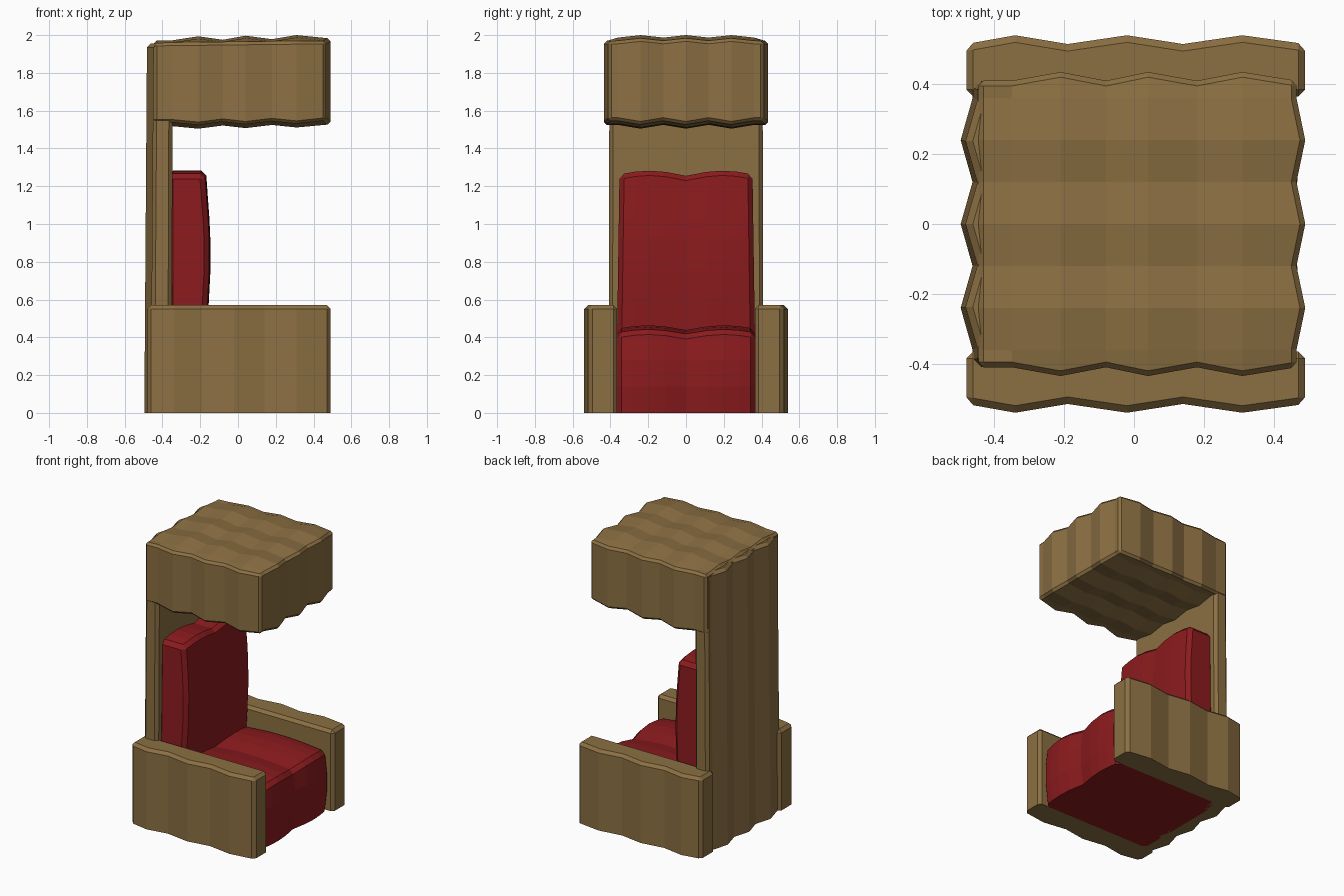
import bpy, bmesh
from math import sin, pi

if "Cube" in bpy.data.objects:
    bpy.data.objects.remove(bpy.data.objects["Cube"])


def material(name, color):
    m = bpy.data.materials.new(name)
    m.diffuse_color = color
    m.use_nodes = True
    m.node_tree.nodes["Principled BSDF"].inputs["Base Color"].default_value = m.diffuse_color
    return m


WOOD = material("wood", (0.26, 0.16, 0.055, 1))
RED = material("red_cushion", (0.26, 0.011, 0.013, 1))


def carved_block(name, xs, ys, zs, shape, mat, chamfer):
    """Box surface cut at the given coordinates, reshaped, then chamfered."""
    bm = bmesh.new()
    axes, verts = (xs, ys, zs), {}

    def vert(key):
        if key not in verts:
            verts[key] = bm.verts.new(shape(*(axes[a][key[a]] for a in range(3))))
        return verts[key]

    for a in range(3):
        u, v = (a + 1) % 3, (a + 2) % 3
        for side in (0, len(axes[a]) - 1):
            for i in range(len(axes[u]) - 1):
                for j in range(len(axes[v]) - 1):
                    quad = []
                    for di, dj in ((0, 0), (1, 0), (1, 1), (0, 1)):
                        key = [0, 0, 0]
                        key[a], key[u], key[v] = side, i + di, j + dj
                        quad.append(vert(tuple(key)))
                    bm.faces.new(quad)
    bmesh.ops.recalc_face_normals(bm, faces=bm.faces[:])
    sharp = [e for e in bm.edges if e.calc_face_angle() > 0.85
             and max(p.co.z for p in e.verts) > 0.01]
    bmesh.ops.bevel(bm, geom=sharp, offset=chamfer, segments=1,
                    affect='EDGES', profile=0.5, clamp_overlap=True)
    bmesh.ops.recalc_face_normals(bm, faces=bm.faces[:])
    me = bpy.data.meshes.new(name)
    bm.to_mesh(me)
    bm.free()
    me.materials.append(mat)
    ob = bpy.data.objects.new(name, me)
    bpy.context.collection.objects.link(ob)
    return ob


# Shared cuts across the width; every other one is a ridge
YS = [-.41, -.36, -.24, -.12, 0, .12, .24, .36, .41]


def ridge_y(y):
    return 1 if y in (-.24, 0, .24) else 0


# Back panel: ridged rear face, leaning slightly forward
def panel_shape(x, y, z):
    lean = .014 * z / 1.95
    if x < -.4:
        x -= .034 * ridge_y(y)
    return x + lean * (1 if x < -.4 else .5), y * (1 - .006 * z), z


carved_block("back_panel", [-.462, -.352], YS, [0, 1.955], panel_shape, WOOD, .02)


# Canopy: ridged on the top, underside, sides and front
def canopy_shape(x, y, z):
    rx, ry = (1 if x in (-.21, .04, .31) else 0), ridge_y(y)
    rise = .012 * (x + .44)
    edge = abs(y) > .4
    if z > 1.7:
        z = 1.958 + rise + (0 if edge else .02 * rx) + .013 * ry
    else:
        z = 1.537 + rise - .015 * rx - .02 * ry
    if edge:
        y += (.025 if y > 0 else -.025) * rx
    if x > .4:
        x += .025 * ry
    return x, y, z


carved_block("canopy", [-.445, -.35, -.21, -.08, .04, .18, .31, .465], YS,
             [1.5, 2], canopy_shape, WOOD, .015)

# Arms: mirrored side panels with ridged outer faces
for side, label in ((-1, "right_arm"), (1, "left_arm")):
    def arm_shape(x, y, z, s=side):
        if y > .5 and x in (-.34, -.02, .31):
            y += .025
        return x, s * y, z

    carved_block(label, [-.48, -.34, -.19, -.02, .14, .31, .49], [.365, .515],
                 [0, .57], arm_shape, WOOD, .02)


# Cushions swell into two lobes either side of a centre crease
def lobe(y):
    return abs(sin(pi * y / .4))


CUSHION_YS = [-.365, -.28, -.2, -.11, 0, .11, .2, .28, .365]


def seat_shape(x, y, z):
    if x > .4:
        x += .025 * lobe(y) + .02 * sin(pi * z / .42)
    if z > .4:
        z += .025 * lobe(y) + .025 * max(0, sin(pi * (.44 - x) / .7))
    return x, y, z


carved_block("seat_cushion", [-.4, -.16, 0, .16, .3, .43], CUSHION_YS,
             [0, .14, .28, .415], seat_shape, RED, .025)


def backrest_shape(x, y, z):
    t = (z - .4) / .86
    if x > -.3:
        x += .012 * lobe(y) + .025 * sin(pi * min(1, max(0, t)))
    if z > 1.2:
        z += .027 * lobe(y)
    return x, y * (1 - .035 * t), z


carved_block("backrest_cushion", [-.37, -.182], CUSHION_YS,
             [.35, .57, .75, .92, 1.03, 1.15, 1.255], backrest_shape, RED, .025)
